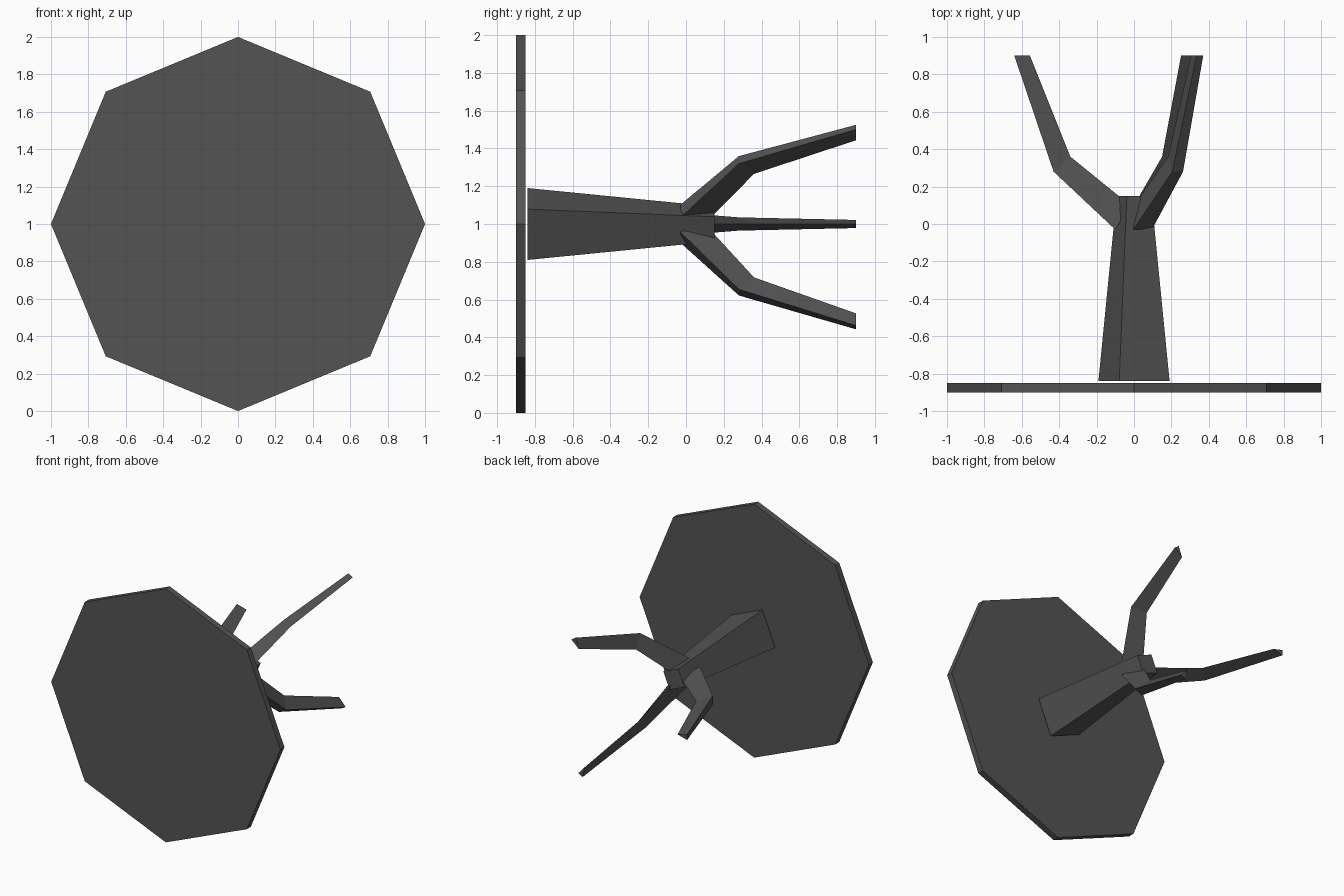
import bpy, bmesh, math
from mathutils import Vector

if "Cube" in bpy.data.objects:
    bpy.data.objects.remove(bpy.data.objects["Cube"])

mat = bpy.data.materials.new("dark_grey")
mat.diffuse_color = (0.088, 0.088, 0.088, 1)
mat.use_nodes = True
mat.node_tree.nodes["Principled BSDF"].inputs["Base Color"].default_value = mat.diffuse_color


def loft(name, rings):
    """Skin a list of equal-sized point rings and cap both ends."""
    bm = bmesh.new()
    vs = [[bm.verts.new(p) for p in ring] for ring in rings]
    n = len(vs[0])
    for a, b in zip(vs, vs[1:]):
        for i in range(n):
            j = (i + 1) % n
            bm.faces.new((a[i], a[j], b[j], b[i]))
    bm.faces.new(vs[0])
    bm.faces.new(vs[-1])
    bmesh.ops.recalc_face_normals(bm, faces=bm.faces[:])
    me = bpy.data.meshes.new(name)
    bm.to_mesh(me)
    bm.free()
    me.materials.append(mat)
    ob = bpy.data.objects.new(name, me)
    bpy.context.collection.objects.link(ob)
    return ob


def ring(y, radius, sides, start=0.0):
    """Regular polygon around the y axis at height z = 1."""
    return [(radius * math.cos(math.radians(start) + math.tau * i / sides), y,
             1 + radius * math.sin(math.radians(start) + math.tau * i / sides))
            for i in range(sides)]


# octagonal wall plate
loft("wall_plate", [ring(-0.9, 1, 8), ring(-0.85, 1, 8)])

# square tapering stem
loft("stem", [ring(-0.84, 0.206, 4, 22.5), ring(0.15, 0.1, 4, 22.5)])

# bent prongs: triangular section (outer radius, outer y, inner radius, inner y, half thickness)
SECTIONS = [(0.10, -0.03, 0.02, 0.10, 0.06),
            (0.43, 0.28, 0.34, 0.36, 0.035),
            (0.64, 0.90, 0.556, 0.90, 0.0215)]


def prong(name, angle, shift):
    a = math.radians(angle)
    out = Vector((math.cos(a), 0, math.sin(a)))
    side = Vector((-math.sin(a), 0, math.cos(a)))
    rings = []
    for ro, yo, ri, yi, t in SECTIONS:
        outer = out * (ro + shift) + Vector((0, yo, 1))
        inner = out * (ri + shift) + Vector((0, yi, 1))
        rings.append([outer - side * t, outer + side * t, inner])
    loft(name, rings)


prong("left_prong", 180, 0)
prong("upper_prong", 55.5, -0.018)
prong("lower_prong", -62, -0.02)
